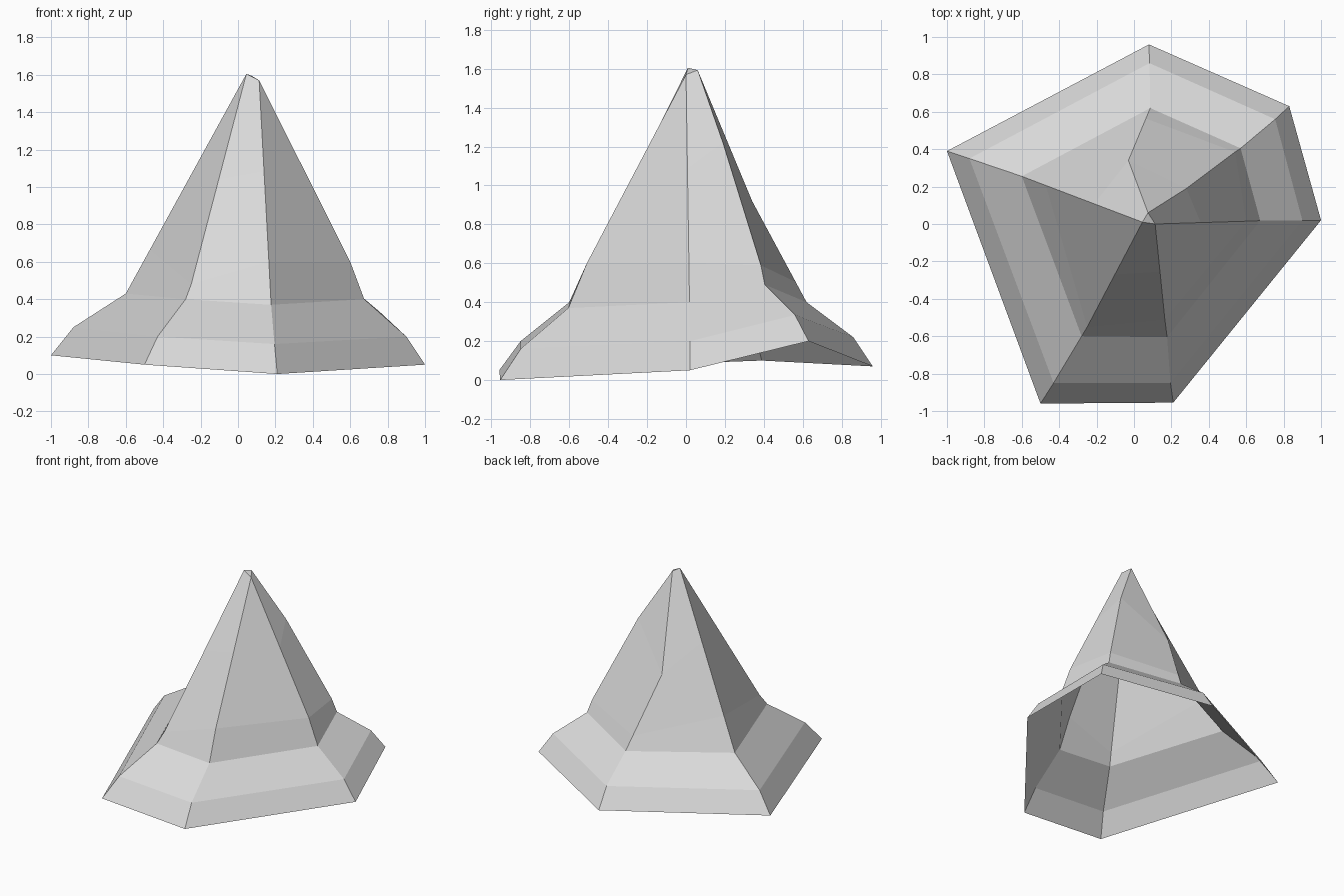
import bpy
import bmesh
from mathutils import Vector

cube = bpy.data.objects.get("Cube")
if cube:
    bpy.data.objects.remove(cube, do_unlink=True)

# Plain grey stone
stone = bpy.data.materials.new("stone_grey")
stone.use_nodes = True
grey = (0.7, 0.7, 0.7, 1)
stone.diffuse_color = grey
stone.node_tree.nodes["Principled BSDF"].inputs["Base Color"].default_value = grey
stone.use_backface_culling = False


def between(start, end, amount):
    return Vector(start).lerp(Vector(end), amount)


# The three corners of the small slanted top
west_tip = (0.045, 0.01, 1.605)
east_tip = (0.113, 0, 1.57)
north_tip = (0.075, 0.06, 1.593)


def ridge(rim, skirt, waist, tip, knee=None, shoulder=None):
    """One corner ridge, from the rim up to just below its tip."""
    knee = knee or between(waist, shoulder or tip, 0.2)
    shoulder = shoulder or between(knee, tip, 0.5)
    return [rim, skirt, waist, knee, shoulder], tip


# Six ridges, counter-clockwise from the front right corner
ridges = [
    ridge((-0.5, -0.96, 0.05), (-0.43, -0.85, 0.2), (-0.28, -0.6, 0.4),
          west_tip, knee=(-0.25, -0.55, 0.48)),
    ridge((0.21, -0.955, 0), (0.195, -0.85, 0.16), (0.177, -0.605, 0.37),
          east_tip, knee=(0.165, -0.51, 0.6)),
    ridge((1, 0.02, 0.05), (0.9, 0.02, 0.2), (0.675, 0.018, 0.4),
          east_tip, knee=(0.6, 0.015, 0.6)),
    ridge((0.83, 0.63, 0.2), (0.755, 0.56, 0.335), (0.57, 0.405, 0.49),
          north_tip, knee=(0.54, 0.385, 0.59), shoulder=(0.28, 0.19, 1.22)),
    ridge((0.08, 0.96, 0.07), (0.083, 0.86, 0.22), (0.087, 0.62, 0.4),
          north_tip, shoulder=(-0.03, 0.34, 0.92)),
    ridge((-1, 0.39, 0.1), (-0.88, 0.35, 0.25), (-0.6, 0.255, 0.43),
          west_tip),
]

# Open-bottomed shell: walls between neighbouring ridges, then the top
bm = bmesh.new()
tips = {tip: bm.verts.new(tip) for tip in (west_tip, east_tip, north_tip)}
columns = [[bm.verts.new(point) for point in points] + [tips[tip]]
           for points, tip in ridges]

for index, left in enumerate(columns):
    right = columns[(index + 1) % len(columns)]
    for low, high in zip(range(len(left) - 1), range(1, len(left))):
        corners = (left[low], right[low], right[high], left[high])
        bm.faces.new(list(dict.fromkeys(corners)))
bm.faces.new(list(tips.values()))

mesh = bpy.data.meshes.new("rock_peak")
bm.to_mesh(mesh)
bm.free()
mesh.materials.append(stone)
rock = bpy.data.objects.new("rock_peak", mesh)
bpy.context.collection.objects.link(rock)
